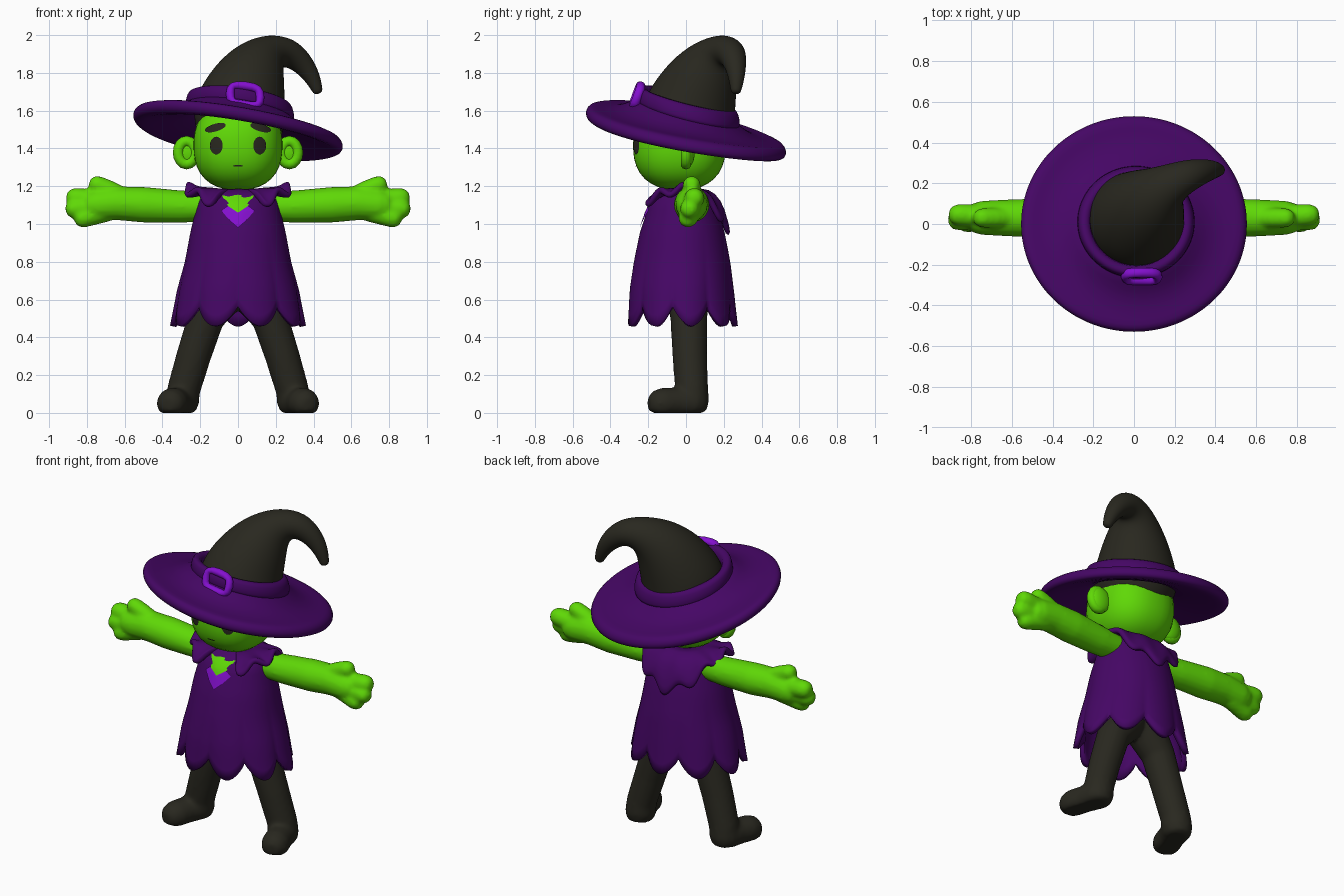
import bpy, bmesh
from math import sin, cos, pi, sqrt
from mathutils import Vector

old = bpy.data.objects.get("Cube")
if old:
    bpy.data.objects.remove(old)


def material(name, rgb):
    m = bpy.data.materials.new(name)
    m.use_nodes = True
    m.diffuse_color = (*rgb, 1)
    bsdf = m.node_tree.nodes["Principled BSDF"]
    bsdf.inputs["Base Color"].default_value = (*rgb, 1)
    bsdf.inputs["Roughness"].default_value = 0.8
    return m


GREEN = material("green skin", (0.115, 0.69, 0.002))
PURPLE = material("dark purple cloth", (0.06, 0.002, 0.13))
VIOLET = material("bright violet", (0.23, 0.005, 0.62))
BLACK = material("charcoal cloth", (0.022, 0.021, 0.014))


def finish(name, bm, mat, mirror=False, blend=0, subdiv=0, thick=0, closed=True):
    """Turn a bmesh into a smooth shaded object with the wanted modifiers."""
    if closed:
        bmesh.ops.recalc_face_normals(bm, faces=bm.faces[:])
    me = bpy.data.meshes.new(name)
    bm.to_mesh(me)
    bm.free()
    me.materials.append(mat)
    me.shade_smooth()
    ob = bpy.data.objects.new(name, me)
    bpy.context.collection.objects.link(ob)
    if mirror:
        ob.modifiers.new("mirror", 'MIRROR')
    if blend:
        r = ob.modifiers.new("blend", 'REMESH')
        r.mode, r.voxel_size, r.use_smooth_shade = 'VOXEL', blend, True
        s = ob.modifiers.new("soften", 'SMOOTH')
        s.factor, s.iterations = 0.5, 5
    if thick:
        s = ob.modifiers.new("thickness", 'SOLIDIFY')
        s.thickness, s.offset = thick, 0
    if subdiv:
        s = ob.modifiers.new("subdivide", 'SUBSURF')
        s.levels = s.render_levels = subdiv


def skin(bm, rows, loop=False, wrap=True, caps=False):
    """Bridge rows of points with quads."""
    vs = [[bm.verts.new(p) for p in row] for row in rows]
    n = len(vs[0])
    pairs = list(zip(vs, vs[1:])) + ([(vs[-1], vs[0])] if loop else [])
    for a, b in pairs:
        for i in range(n if wrap else n - 1):
            j = (i + 1) % n
            bm.faces.new((a[i], a[j], b[j], b[i]))
    if caps:
        bm.faces.new(vs[0][::-1])
        bm.faces.new(vs[-1])


def tube(bm, points, ref=(0, 1, 0), loop=False, sides=16):
    """Round limb through (x, y, z, radius) points, with domed ends."""
    pts = [(Vector(p[:3]), p[3]) for p in points]
    if not loop:
        (a, ra), (b, rb) = pts[0], pts[-1]
        da, db = (a - pts[1][0]).normalized(), (b - pts[-2][0]).normalized()
        dome = [(0.55, 0.84), (0.9, 0.44)]
        pts = [(a + da * ra * h, ra * w) for h, w in dome[::-1]] + pts \
            + [(b + db * rb * h, rb * w) for h, w in dome]
    rows, n = [], len(pts)
    for i, (p, r) in enumerate(pts):
        prev, nxt = (i - 1, (i + 1) % n) if loop else (max(i - 1, 0), min(i + 1, n - 1))
        t = (pts[nxt][0] - pts[prev][0]).normalized()
        u = t.cross(Vector(ref)).normalized()
        v = u.cross(t)
        rows.append([p + (u * cos(k * 2 * pi / sides) + v * sin(k * 2 * pi / sides)) * r
                     for k in range(sides)])
    skin(bm, rows, loop=loop, caps=not loop)


def ball(bm, centre, size, power=2.0):
    """Ellipsoid, boxier for a higher power."""
    for v in bmesh.ops.create_uvsphere(bm, u_segments=32, v_segments=20, radius=1)["verts"]:
        k = sum(abs(c) ** power for c in v.co) ** (-1 / power)
        v.co = Vector(c * k * s + o for c, s, o in zip(v.co, size, centre))


def patch(name, outline, front_y, mat, mirror=False):
    """Thin painted plate that follows a front surface."""
    bm = bmesh.new()
    n = len(outline)
    cx, cz = sum(p[0] for p in outline) / n, sum(p[1] for p in outline) / n
    rows = []
    for k in (1, 0.66, 0.33):
        flat = [(cx + (x - cx) * k, cz + (z - cz) * k) for x, z in outline]
        rows.append([(x, front_y(x, z) - 0.006, z) for x, z in flat])
    skin(bm, rows)
    bm.verts.ensure_lookup_table()
    bm.faces.new(bm.verts[-n:])
    finish(name, bm, mat, mirror, closed=False)


def oval(cx, cz, a, b, slant=0.0, n=20):
    return [(cx + a * cos(t), cz + b * sin(t) + slant * a * cos(t))
            for t in (i * 2 * pi / n for i in range(n))]


# Head, ears and neck
HEAD, SIZE, POW = (0, -0.035, 1.415), (0.235, 0.245, 0.235), 2.4
bm = bmesh.new()
ball(bm, HEAD, SIZE, POW)
finish("head", bm, GREEN)

bm = bmesh.new()
rim = [(0.272 + 0.044 * cos(a), 0.0, 1.378 + 0.06 * sin(a), 0.029)
       for a in (i * pi / 8 for i in range(16))]
tube(bm, rim, loop=True, sides=10)
ball(bm, (0.26, 0.012, 1.378), (0.07, 0.034, 0.075))
finish("ears", bm, GREEN, mirror=True)

bm = bmesh.new()
tube(bm, [(0, 0, 1.08, 0.08), (0, 0, 1.15, 0.075), (0, 0, 1.24, 0.08)])
finish("neck", bm, GREEN)


def face_y(x, z):
    rest = 1 - abs(x / SIZE[0]) ** POW - abs((z - HEAD[2]) / SIZE[2]) ** POW
    return HEAD[1] - SIZE[1] * max(rest, 0) ** (1 / POW)


patch("eyes", oval(0.115, 1.415, 0.034, 0.047), face_y, BLACK, mirror=True)
patch("eyebrows", oval(0.12, 1.51, 0.055, 0.021, -0.25), face_y, BLACK, mirror=True)
patch("mouth", oval(0, 1.308, 0.028, 0.004), face_y, BLACK)

# Dress: height, half width, half depth, centre y
SECTIONS = [(1.175, 0.07, 0.07, 0), (1.16, 0.175, 0.125, -0.005), (1.1, 0.202, 0.165, -0.015),
            (0.95, 0.238, 0.21, -0.02), (0.8, 0.265, 0.24, -0.022),
            (0.65, 0.305, 0.26, -0.025), (0.42, 0.345, 0.275, -0.02)]


def section(z):
    for a, b in zip(SECTIONS, SECTIONS[1:]):
        if z >= b[0]:
            k = min((a[0] - z) / (a[0] - b[0]), 1)
            return [p + (q - p) * k for p, q in zip(a[1:], b[1:])]
    return SECTIONS[-1][1:]


def dress_point(angle, t):
    scallop = 2 * abs(cos(4.5 * angle)) - 1
    hem = 0.51 - 0.052 * scallop
    z = 1.175 + (hem - 1.175) * t ** 1.5
    rx, ry, cy = section(z)
    k = 1 + 0.03 * scallop * t ** 4
    return rx * k * sin(angle), cy + ry * k * cos(angle), z


bm = bmesh.new()
skin(bm, [[dress_point(i * pi / 54, r / 18) for i in range(108)] for r in range(19)])
finish("dress", bm, PURPLE, thick=0.03)


def dress_y(x, z):
    rx, ry, cy = section(z)
    return cy - ry * sqrt(max(1 - (x / rx) ** 2, 0)) - 0.016


patch("neckline_skin", [(-0.085, 1.15), (-0.05, 1.09), (0, 1.05), (0.05, 1.09),
                        (0.085, 1.15), (0, 1.155)], dress_y, GREEN)
patch("neck_bow", [(0, 0.98), (0.04, 1.015), (0.088, 1.07), (0.055, 1.097),
                   (0, 1.06), (-0.055, 1.097), (-0.088, 1.07), (-0.04, 1.015)],
      lambda x, z: dress_y(x, z) - 0.003, VIOLET)

# Ragged collar, open at the front
bm = bmesh.new()
rows = [[], [], [], []]
for i in range(91):
    a = (i / 45 - 1) * pi * 0.84
    side, jag = sin(a) ** 2, cos(10 * a)
    low = (0.965 if cos(a) > 0 else 1.09)
    edge = low + (1.19 - low) * side - 0.03 * jag
    reach = 1 + 0.04 * jag
    for row, (rx, ry, z) in zip(rows, [
            (0.09, 0.085, 1.178), (0.2, 0.165, 1.155 + 0.02 * side),
            (0.24, 0.21, 0.5 * (1.14 + edge) + 0.015 * side),
            (0.285 * reach, 0.23 * reach, edge)]):
        row.append((rx * sin(a), ry * cos(a) - 0.012, z))
skin(bm, rows, wrap=False)
finish("ragged_collar", bm, PURPLE, thick=0.035, subdiv=1)

# Arms with thumbs and fingers
bm = bmesh.new()
tube(bm, [(0.14, 0.02, 1.09, 0.075), (0.3, 0.025, 1.092, 0.086), (0.5, 0.03, 1.102, 0.095),
          (0.64, 0.03, 1.11, 0.09), (0.75, 0.03, 1.1, 0.084)])
for hand in [[(0.62, 0.03, 1.15, 0.05), (0.69, 0.03, 1.185, 0.05), (0.745, 0.03, 1.208, 0.048)],
             [(0.72, 0.035, 1.12, 0.06), (0.86, 0.045, 1.138, 0.054)],
             [(0.72, 0.03, 1.09, 0.06), (0.865, 0.02, 1.08, 0.052)],
             [(0.7, 0.03, 1.07, 0.06), (0.82, 0.01, 1.032, 0.052)]]:
    tube(bm, hand)
finish("arms", bm, GREEN, mirror=True, blend=0.012)

# Legs with boots, flat soles
bm = bmesh.new()
tube(bm, [(0.07, 0.01, 0.64, 0.12), (0.17, 0.015, 0.5, 0.098), (0.235, 0.02, 0.3, 0.092),
          (0.288, 0.03, 0.12, 0.088), (0.295, 0.032, 0.06, 0.09)])
tube(bm, [(0.298, 0.03, 0.055, 0.09), (0.326, -0.05, 0.055, 0.08), (0.35, -0.125, 0.05, 0.083)],
     ref=(0, 0, 1))
for v in bm.verts:
    v.co.z = max(v.co.z, 0)
finish("legs", bm, BLACK, mirror=True, blend=0.013)


# Hat brim and band, tilted back and to one side, drooping over the brow
def tilted_ring(name, profile, mat, cx, cy, droop):
    bm = bmesh.new()
    rows = []
    for i in range(64):
        a = i * pi / 32
        x, y = cos(a), 0.955 * sin(a)
        sag = droop * cos((a + pi * 0.36) / 2) ** 4
        rows.append([(cx + r * x, cy + r * y,
                      1.512 + h - 0.25 * r * y - 0.125 * r * x - sag * max(r - 0.26, 0))
                     for r, h in profile])
    skin(bm, rows, loop=True)
    finish(name, bm, mat, subdiv=1)


tilted_ring("hat_brim", [(0.19, 0.05), (0.3, 0.005), (0.43, -0.025), (0.52, -0.042),
                         (0.55, -0.028), (0.56, 0.005), (0.54, 0.037), (0.5, 0.035),
                         (0.42, 0.03), (0.34, 0.05), (0.28, 0.09), (0.2, 0.12)],
            PURPLE, 0, 0, 0.21)
tilted_ring("hat_band", [(0.22, 0.06), (0.28, 0.06), (0.292, 0.08), (0.28, 0.14),
                         (0.262, 0.155), (0.22, 0.155)], PURPLE, 0.01, 0.01, 0)

# Hat cone, its tip curling over
bm = bmesh.new()
tube(bm, [(0.01, 0.015, 1.57, 0.255), (0.022, 0.04, 1.66, 0.234), (0.068, 0.09, 1.77, 0.197),
          (0.12, 0.145, 1.86, 0.148), (0.185, 0.2, 1.912, 0.102), (0.27, 0.24, 1.912, 0.08),
          (0.345, 0.262, 1.85, 0.06), (0.395, 0.268, 1.775, 0.043), (0.418, 0.265, 1.715, 0.03)],
     sides=24)
finish("hat_cone", bm, BLACK, subdiv=2)

# Buckle frame
bm = bmesh.new()
across, up = Vector((1, 0, -0.12)), Vector((0, 0.35, 0.94))
corners = [(0.058, -0.055), (0.08, -0.035), (0.08, 0.035), (0.058, 0.055)]
corners += [(-u, -v) for u, v in corners]
frame = [Vector((0.038, -0.258, 1.68)) + across * u + up * v for u, v in corners]
tube(bm, [(*p, 0.027) for p in frame], ref=across.cross(up), loop=True, sides=8)
finish("buckle", bm, VIOLET, subdiv=1)
